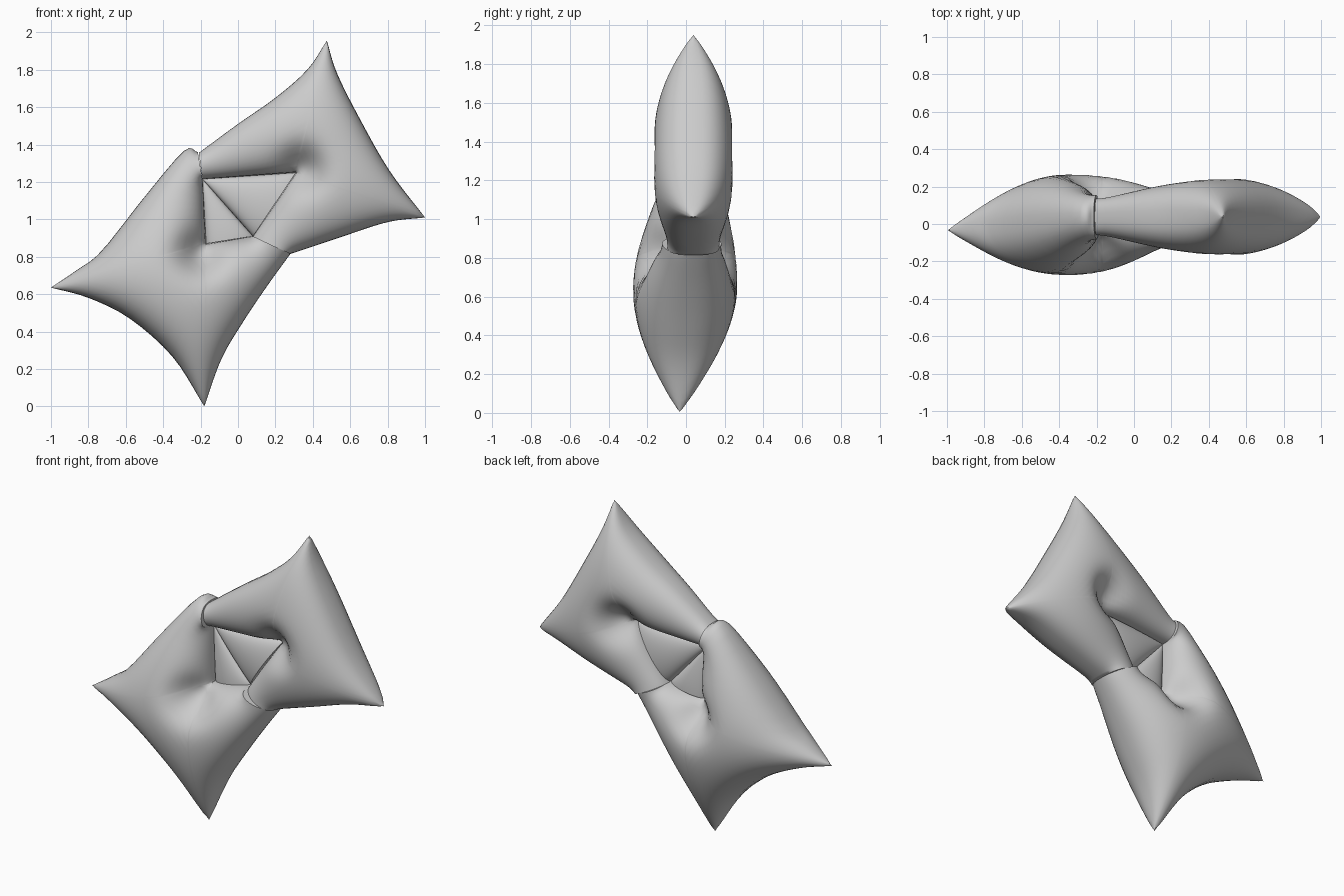
import bpy, bmesh, math
from mathutils import Vector

if "Cube" in bpy.data.objects:
    bpy.data.objects.remove(bpy.data.objects["Cube"])

NU, NV = 20, 20  # samples across a pillow and along each outline segment


def spline(pts, n):
    """Catmull-Rom samples with finer spacing towards both ends."""
    p = [Vector(q) for q in pts]
    p = [2 * p[0] - p[1]] + p + [2 * p[-1] - p[-2]]
    out = []
    for i in range(n + 1):
        t = i / n
        t = 0.5 * t + 0.5 * (1 - math.cos(math.pi * t)) / 2
        f = t * (len(p) - 3)
        k = min(int(f), len(p) - 4)
        s = f - k
        a, b, c, d = p[k:k + 4]
        out.append(0.5 * (2 * b + (c - a) * s + (2 * a - 5 * b + 4 * c - d) * s * s
                          + (3 * b - a - 3 * c + d) * s ** 3))
    return out


def path(segments):
    out = []
    for seg in segments:
        s = spline(seg, NV)
        out += s if not out else s[1:]
    return out


def inflate(pts, tris, fixed):
    """Membrane height over the flat outline (cotangent Laplacian, relaxed)."""
    n = len(pts)
    w = [dict() for _ in range(n)]
    load = [0.0] * n
    for t in tris:
        a, b, c = (pts[i] for i in t)
        area2 = abs((b - a).x * (c - a).y - (b - a).y * (c - a).x)
        if area2 < 1e-8:
            continue
        for k in range(3):
            i, j, o = t[k], t[(k + 1) % 3], t[(k + 2) % 3]
            cot = (pts[i] - pts[o]).dot(pts[j] - pts[o]) / area2 / 2
            w[i][j] = w[i].get(j, 0) + cot
            w[j][i] = w[j].get(i, 0) + cot
            load[i] += area2 / 6
    rows = [(i, load[i], list(w[i].items()), sum(w[i].values()))
            for i in range(n) if i not in fixed and w[i]]
    rows = [r for r in rows if r[3] > 1e-9]
    u = [0.0] * n
    for _ in range(350):
        for i, f, nb, d in rows:
            s = f
            for j, c in nb:
                s += c * u[j]
            u[i] += 1.8 * (s / d - u[i])
    return [math.sqrt(max(x, 0)) for x in u]


def pillow(name, inner, outer, depth, mid, pucker=None, power=0.85):
    """Pillow between two outlines; with a pucker point its two ends stay open."""
    a, b = path(inner), path(outer)
    rows, m = len(a), NU + 1
    pts = []
    for p, q in zip(a, b):
        for j in range(m):
            pts.append(p.lerp(q, (1 - math.cos(math.pi * j / NU)) / 2))
    quads = [(r * m + j, r * m + j + 1, (r + 1) * m + j + 1, (r + 1) * m + j)
             for r in range(rows - 1) for j in range(NU)]
    tris = [t for q in quads for t in ((q[0], q[1], q[2]), (q[0], q[2], q[3]))]
    fixed = {r * m + j for r in range(rows) for j in (0, NU)}
    if not pucker:
        fixed |= set(range(m)) | set(range((rows - 1) * m, rows * m))
    h = inflate(pts, tris, fixed)
    top = max(h)
    h = [depth * (v / top) ** power for v in h]
    if pucker:  # dimple where the inner corner is gathered
        c = Vector(pucker)
        h = [v * (1 - 0.6 * math.exp(-((p - c).length / 0.11) ** 2)) for p, v in zip(pts, h)]
    bm = bmesh.new()
    sides = []
    for sign in (-1, 1):
        sides.append([bm.verts.new((p.x, mid(p) + sign * v, p.y)) for p, v in zip(pts, h)])
    for s in sides:
        for q in quads:
            bm.faces.new([s[i] for i in q])
    if pucker:
        for r in (0, rows - 1):
            for j in range(NU):
                i = r * m + j
                bm.faces.new((sides[0][i], sides[0][i + 1], sides[1][i + 1], sides[1][i]))
    bmesh.ops.remove_doubles(bm, verts=bm.verts, dist=0.0004)
    bmesh.ops.dissolve_degenerate(bm, edges=bm.edges, dist=0.0001)
    bmesh.ops.recalc_face_normals(bm, faces=bm.faces)
    me = bpy.data.meshes.new(name)
    bm.to_mesh(me)
    bm.free()
    ob = bpy.data.objects.new(name, me)
    bpy.context.collection.objects.link(ob)
    bpy.context.view_layer.objects.active = ob
    ob.select_set(True)
    bpy.ops.object.shade_smooth_by_angle(angle=math.radians(50))
    ob.select_set(False)


# Corners of the central window
TL, TR, BR, BL = (-0.19, 1.215), (0.31, 1.25), (0.08, 0.91), (-0.17, 0.87)

# Lower left C-shaped pillow, leaning slightly forward at its tips
pillow("lower_pillow",
       [[TL, BL], [BL, BL], [BL, BR]],
       [[(-0.215, 1.36), (-0.29, 1.365), (-0.5, 1.12), (-0.73, 0.83), (-0.86, 0.73), (-1.0, 0.635)],
        [(-1.0, 0.635), (-0.8, 0.58), (-0.58, 0.47), (-0.35, 0.265), (-0.18, 0.0)],
        [(-0.18, 0.0), (-0.09, 0.25), (0.02, 0.44), (0.15, 0.635), (0.28, 0.815)]],
       0.27, lambda p: -0.033 + 0.07 * (0.615 * p.x + 0.788 * p.y + 0.11), (-0.19, 0.83))

# Upper right C-shaped pillow
pillow("upper_pillow",
       [[TL, TR], [TR, TR], [TR, BR]],
       [[(-0.21, 1.355), (0.0, 1.51), (0.2, 1.65), (0.37, 1.80), (0.475, 1.955)],
        [(0.475, 1.955), (0.53, 1.78), (0.65, 1.54), (0.81, 1.26), (1.0, 1.01)],
        [(1.0, 1.01), (0.8, 0.985), (0.55, 0.905), (0.28, 0.815)]],
       0.207, lambda p: 0.038, (0.335, 1.265), 0.75)

# Two small triangular pillows filling the window
for name, tip, d in (("window_upper", TR, 0.07), ("window_lower", BL, 0.05)):
    pillow(name, [[TL, BR], [BR, BR]], [[TL, tip], [tip, BR]], d, lambda p: 0.03)
